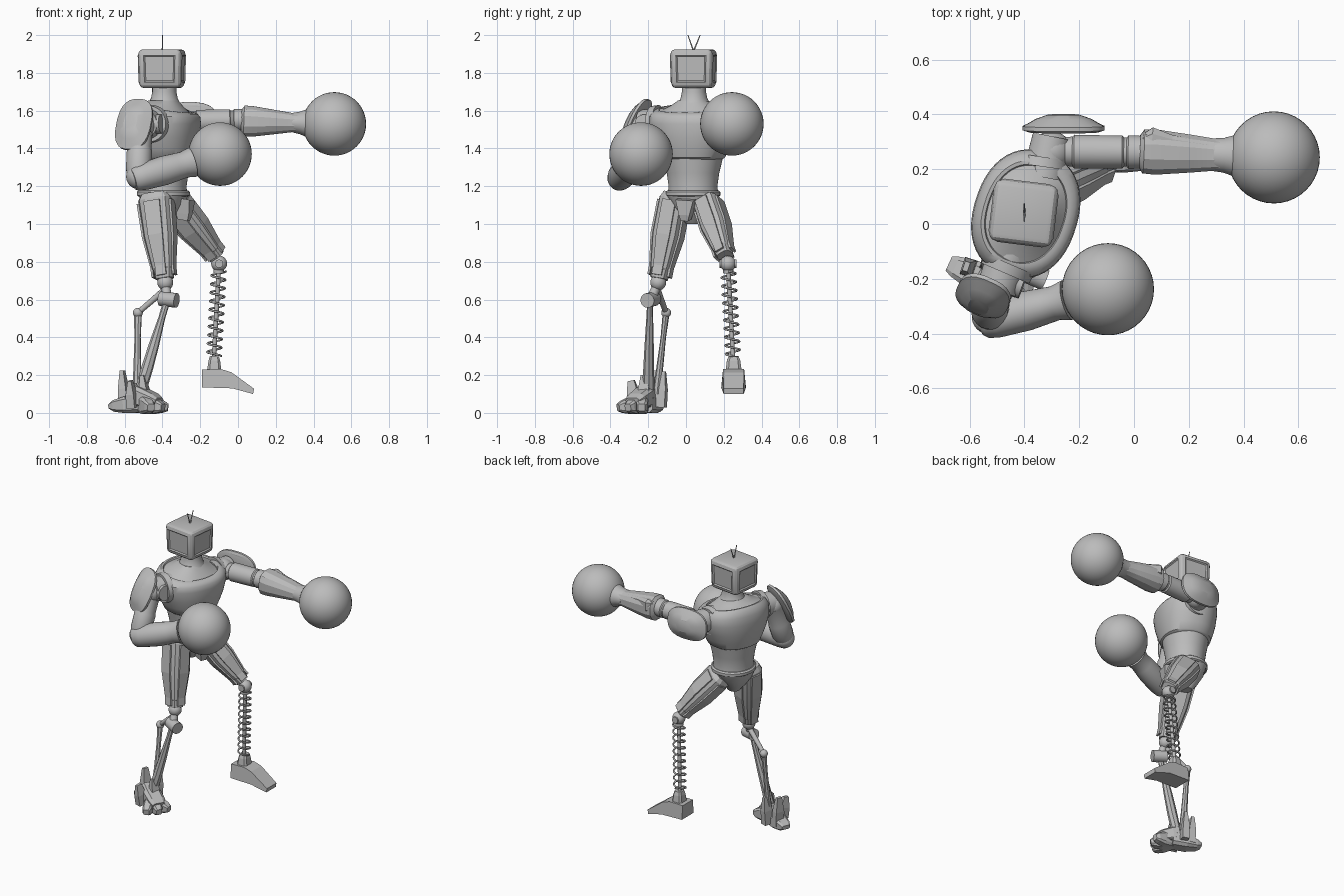
import bpy, bmesh, math
from mathutils import Vector, Matrix

if "Cube" in bpy.data.objects:
    bpy.data.objects.remove(bpy.data.objects["Cube"], do_unlink=True)

grey = bpy.data.materials.new("plain grey")
grey.use_nodes = True
grey.diffuse_color = (0.5, 0.5, 0.5, 1)
grey.node_tree.nodes["Principled BSDF"].inputs["Base Color"].default_value = (0.5, 0.5, 0.5, 1)


def finish(name, bm, angle=35):
    bmesh.ops.recalc_face_normals(bm, faces=bm.faces)
    me = bpy.data.meshes.new(name)
    bm.to_mesh(me)
    bm.free()
    me.materials.append(grey)
    ob = bpy.data.objects.new(name, me)
    bpy.context.collection.objects.link(ob)
    if angle:
        bpy.ops.object.select_all(action='DESELECT')
        ob.select_set(True)
        bpy.context.view_layer.objects.active = ob
        bpy.ops.object.shade_smooth_by_angle(angle=math.radians(angle))


def tube(name, a, b, stations, fwd=(1, 0, 0), n=24, p=2, angle=35):
    """Loft from a to b; station = (t, side radius, forward radius, side shift, forward shift, tilt)."""
    a, b = Vector(a), Vector(b)
    w = (b - a).normalized()
    v = Vector(fwd)
    v = (v - w * v.dot(w)).normalized()
    u = v.cross(w)
    bm = bmesh.new()
    rings = []
    for s in stations:
        t, ru, rv, ou, ov, tilt = tuple(s) + (0,) * (6 - len(s))
        ring = []
        for i in range(n):
            ang = 2 * math.pi * (i + 0.5) / n
            c, d = math.cos(ang), math.sin(ang)
            cu = math.copysign(abs(c) ** (2 / p), c) * ru + ou
            cv = math.copysign(abs(d) ** (2 / p), d) * rv + ov
            ring.append(bm.verts.new(a + (b - a) * t + u * cu + v * cv + w * tilt * cv))
        rings.append(ring)
    for r, q in zip(rings, rings[1:]):
        for i in range(n):
            j = (i + 1) % n
            bm.faces.new((r[i], r[j], q[j], q[i]))
    bm.faces.new(rings[0][::-1])
    bm.faces.new(rings[-1])
    finish(name, bm, angle)


def rod(name, a, b, r, r2=None, n=16):
    tube(name, a, b, [(0, r, r), (1, r2 or r, r2 or r)], (0.3, 0.2, 0.9), n)


def ball(name, c, r):
    bm = bmesh.new()
    bmesh.ops.create_uvsphere(bm, u_segments=40, v_segments=24, radius=r,
                              matrix=Matrix.Translation(c))
    finish(name, bm, 60)


def block(name, a, b, stations, fwd=(0, 0, 1), n=4):
    tube(name, a, b, stations, fwd, n, 40 if n == 4 else 4, 0)


# Torso, facing a little to its right
face = (0.95, -0.31, 0)
base, up = (-0.395, 0.037, 0), (-0.395, 0.037, 1)
tube("abdomen", base, up, [(1.16, .135, .125), (1.2, .13, .122), (1.27, .14, .132),
     (1.33, .155, .143), (1.38, .165, .15)], face, 40)
tube("chest", base, up, [(1.34, .15, .135), (1.352, .168, .155), (1.4, .19, .17), (1.46, .216, .183),
     (1.53, .236, .19), (1.575, .234, .186, 0, 0, -.06), (1.602, .215, .172, 0, 0, -.12),
     (1.613, .195, .155, 0, 0, -.16), (1.613, .182, .143, 0, 0, -.16), (1.603, .178, .139, 0, 0, -.16),
     (1.63, .115, .1, 0, 0, -.06), (1.655, .076, .076)], face, 48, 2.25)
tube("neck", (-.39, .042, 0), (-.39, .042, 1), [(1.6, .12, .11), (1.635, .088, .086), (1.665, .071, .071),
     (1.7, .064, .064), (1.74, .064, .064)], face, 32)
tube("belt", base, up, [(1.145, .138, .13), (1.152, .146, .14), (1.17, .146, .14), (1.178, .136, .13)], face, 40)
tube("pelvis", base, up, [(1.0, .035, .04), (1.04, .06, .075), (1.1, .11, .11), (1.15, .135, .125)],
     face, 16, 2.6)
block("front_hip_plate", (-.29, 0, 1.02), (-.27, 0, 1.13),
      [(0, .02, .03), (.3, .03, .035), (1, .05, .03)], face)

# Boxy head with recessed panels and a screen
bm = bmesh.new()
bmesh.ops.create_cube(bm, size=1, matrix=Matrix.Diagonal((.232, .226, .205, 1)))
for v in bm.verts:
    if v.co.z < 0:
        v.co.x *= .95
        v.co.y *= .95
bmesh.ops.bevel(bm, geom=bm.edges[:], offset=.026, segments=3, affect='EDGES', profile=.5)
bm.normal_update()
sides = [f for f in bm.faces if f.calc_area() > .015 and abs(f.normal.z) < .5]
for f in sides:
    bmesh.ops.inset_individual(bm, faces=[f], thickness=.008, depth=.004)
    bmesh.ops.inset_individual(bm, faces=[f], thickness=.01, depth=-.007)
bmesh.ops.transform(bm, verts=bm.verts, matrix=Matrix.Translation((-.403, .04, 1.822))
                    @ Matrix.Rotation(math.radians(-7), 4, 'Z'))
finish("head", bm, 25)
for side, y in (("left", .075), ("right", .01)):
    rod(side + "_antenna", (-.4, .04, 1.915), (-.4, y, 2.0), .004, .0025, 8)

# Right arm, bent in front of the body
rod("right_shoulder_joint", (-.44, -.08, 1.53), (-.5, -.24, 1.53), .085, .075, 24)
rod("right_armhole_ring", (-.455, -.145, 1.53), (-.47, -.18, 1.53), .1, .095, 28)
rod("right_shoulder_disc", (-.5, -.19, 1.525), (-.405, -.225, 1.53), .056, .05, 24)
ball("right_shoulder_ball", (-.51, -.235, 1.52), .072)
tube("right_upper_arm", (-.515, -.23, 1.52), (-.528, -.335, 1.25),
     [(0, .07, .065), (.45, .066, .063), (.5, .071, .068), (.85, .07, .068), (1, .056, .058)], (1, 0, 0), 20)
ball("right_elbow", (-.528, -.338, 1.25), .064)
fist = (-.095, -.238, 1.37)
tube("right_forearm", (-.555, -.36, 1.235), fist,
     [(0, .05, .055), (.03, .062, .066), (.12, .07, .072), (.35, .073, .078), (.5, .067, .073),
      (.58, .064, .07), (.68, .075, .08)], (0, 0, 1), 24)
ball("right_boxing_glove", fist, .168)

# Left arm, punching outward
rod("left_shoulder_joint", (-.33, .17, 1.54), (-.3, .32, 1.54), .08, .07, 24)
rod("left_armhole_ring", (-.34, .21, 1.535), (-.335, .245, 1.535), .098, .09, 28)
ball("left_shoulder_ball", (-.3, .265, 1.54), .073)
tube("left_upper_arm", (-.3, .265, 1.54), (.03, .262, 1.55),
     [(0, .05, .05), (.23, .055, .055), (.25, .062, .062), (.78, .06, .06), (.8, .053, .053),
      (.83, .053, .053), (.85, .062, .06), (1, .06, .058)], (0, 0, 1), 24)
ball("left_elbow", (.03, .262, 1.55), .06)
fist = (.51, .243, 1.53)
tube("left_forearm", (.02, .265, 1.545), fist,
     [(0, .06, .065), (.03, .082, .085), (.12, .085, .083), (.4, .07, .063), (.56, .06, .051), (.66, .06, .056)],
     (0, 0, 1), 12, 2.4, 20)
tube("left_cuff", (.02, .265, 1.545), fist, [(.55, .06, .052), (.63, .064, .06), (.72, .078, .078)],
     (0, 0, 1), 28)
block("forearm_fin", (.03, .29, 1.575), (.27, .27, 1.57),
      [(0, .04, .035), (.14, .068, .045), (.45, .045, .032), (1, .03, .015)], n=8)
ball("left_boxing_glove", fist, .168)

# Shoulder shields
dome = [(0, .85), (.12, 1), (.35, 1), (.45, .9), (.75, .68), (1, .38)]


def shield(name, c, normal, depth, ru, rv):
    c = Vector(c)
    tube(name, c, c + Vector(normal).normalized() * depth,
         [(t, ru * k, rv * k) for t, k in dome], (0, 0, 1), 24, 2.6, 25)


shield("right_shoulder_shield", (-.545, -.25, 1.52), (-.35, -.8, .42), .065, .1, .148)
shield("left_shoulder_shield", (-.257, .335, 1.54), (0, 1, .05), .064, .15, .105)


# Thighs with raised armour strips
def thigh(side, a, b, w0, w1, d0, d1):
    mid = ((w0 + w1) / 2 + .012, (d0 + d1) / 2 + .008)
    tube(side + "_thigh", a, b, [(0, w0 * .8, d0 * .8), (.07, w0, d0), (.5, *mid), (.88, w1, d1),
         (.9, w1 * .9, d1 * .9), (1, w1 * .8, d1 * .8)], face, 12, 3, 20)
    for i, (su, sv) in enumerate(((1, 0), (-1, 0), (0, 1), (0, -1))):
        k = [(.1, w0, d0), (.5, *mid), (.86, w1, d1), (.97, w1, d1)]
        st = [(t, .006 if su else w * .5, .006 if sv else d * .5, su * w, sv * d) for t, w, d in k]
        tube(f"{side}_thigh_strip_{i + 1}", a, b, st, face, 4, 40, 0)


thigh("right", (-.44, -.055, 1.16), (-.388, -.142, .71), .075, .055, .09, .058)
thigh("left", (-.355, .11, 1.13), (-.112, .208, .83), .07, .05, .085, .056)

# Left lower leg: spring on a rod
knee, ankle = Vector((-.1, .222, .79)), Vector((-.128, .25, .28))
ball("left_knee", knee, .042)
rod("left_knee_pin", knee - Vector((0, .045, 0)), knee + Vector((0, .045, 0)), .022)
rod("spring_core", knee, ankle, .012)
rod("spring_top_cap", knee.lerp(ankle, .05), knee.lerp(ankle, .1), .028)
curve = bpy.data.curves.new("spring_path", 'CURVE')
curve.dimensions = '3D'
curve.bevel_depth = .0055
curve.bevel_resolution = 2
spline = curve.splines.new('POLY')
turns, per = 10, 20
spline.points.add(turns * per)
for i, pt in enumerate(spline.points):
    c = knee.lerp(ankle, .08 + .88 * i / (turns * per))
    q = 2 * math.pi * i / per
    pt.co = (c.x + .038 * math.cos(q), c.y + .038 * math.sin(q), c.z, 1)
path = bpy.data.objects.new("spring_path", curve)
bpy.context.collection.objects.link(path)
bpy.context.view_layer.update()
me = bpy.data.meshes.new_from_object(path.evaluated_get(bpy.context.evaluated_depsgraph_get()))
bpy.data.objects.remove(path, do_unlink=True)
bm = bmesh.new()
bm.from_mesh(me)
bpy.data.meshes.remove(me)
finish("left_shin_spring", bm, 60)

# Left foot: square heel and a sloping toe wedge
profile = [(-.19, .135), (-.19, .23), (-.09, .232), (-.035, .215), (.085, .128), (.08, .1), (-.03, .13)]
bm = bmesh.new()
near, far = [[bm.verts.new((x, .252 + s * (.066 - max(0, x + .05) * .1 - max(0, z - .13) * .1), z))
              for x, z in profile] for s in (-1, 1)]
bm.faces.new(near)
bm.faces.new(far[::-1])
for i in range(len(profile)):
    j = (i + 1) % len(profile)
    bm.faces.new((near[i], near[j], far[j], far[i]))
finish("left_foot", bm, 0)
block("left_ankle", (-.126, .252, .22), (-.125, .252, .3), [(0, .045, .04), (.7, .037, .032), (1, .028, .025)], n=8)

# Right lower leg: hinge and two struts
ball("right_knee", (-.385, -.147, .69), .042)
rod("right_knee_link", (-.385, -.147, .69), (-.375, -.185, .6), .022, .028)
rod("right_knee_hinge", (-.41, -.168, .605), (-.325, -.205, .595), .039, n=20)
tube("front_strut", (-.375, -.19, .6), (-.515, -.2, .12),
     [(0, .014, .02), (.2, .018, .018), (.5, .024, .028), (.75, .028, .032), (1, .034, .03)], face, 8, 2, 20)
rod("upper_back_strut", (-.39, -.15, .65), (-.53, -.105, .53), .017, .014)
ball("back_strut_joint", (-.53, -.105, .53), .026)
tube("back_strut", (-.53, -.105, .53), (-.535, -.155, .1),
     [(0, .018, .022), (.3, .014, .017), (.7, .018, .021), (1, .024, .026)], face, 8, 2, 20)

# Right foot: low heel, instep, three toes and ankle guards
block("right_heel", (-.5, -.225, .05), (-.675, -.145, .035),
      [(0, .055, .05), (.5, .056, .046), (.85, .042, .032), (1, .03, .014)], n=8)
block("right_instep", (-.57, -.19, .1), (-.42, -.28, .05),
      [(0, .05, .06), (.4, .06, .055), (.8, .058, .045), (1, .045, .03)], n=8)
for name, deg in (("inner", -4), ("middle", -35), ("outer", -68)):
    d = Vector((math.cos(math.radians(deg)), math.sin(math.radians(deg)), 0))
    a = Vector((-.515, -.225, .05))
    block(name + "_toe", a, a + d * .145 - Vector((0, 0, .022)),
          [(0, .03, .05), (.55, .032, .046), (.85, .03, .032), (1, .02, .02)], n=8)
for name, x, y, z, lx, ly in (("back", -.6, -.16, .225, -.012, .005), ("inner", -.535, -.14, .22, .005, .015),
                              ("outer", -.56, -.265, .17, -.01, -.025), ("front", -.485, -.22, .2, -.02, 0)):
    block(name + "_ankle_guard", (x, y, .03), (x + lx, y + ly, z),
          [(0, .034, .024), (.5, .032, .022), (1, .018, .01)], face)
